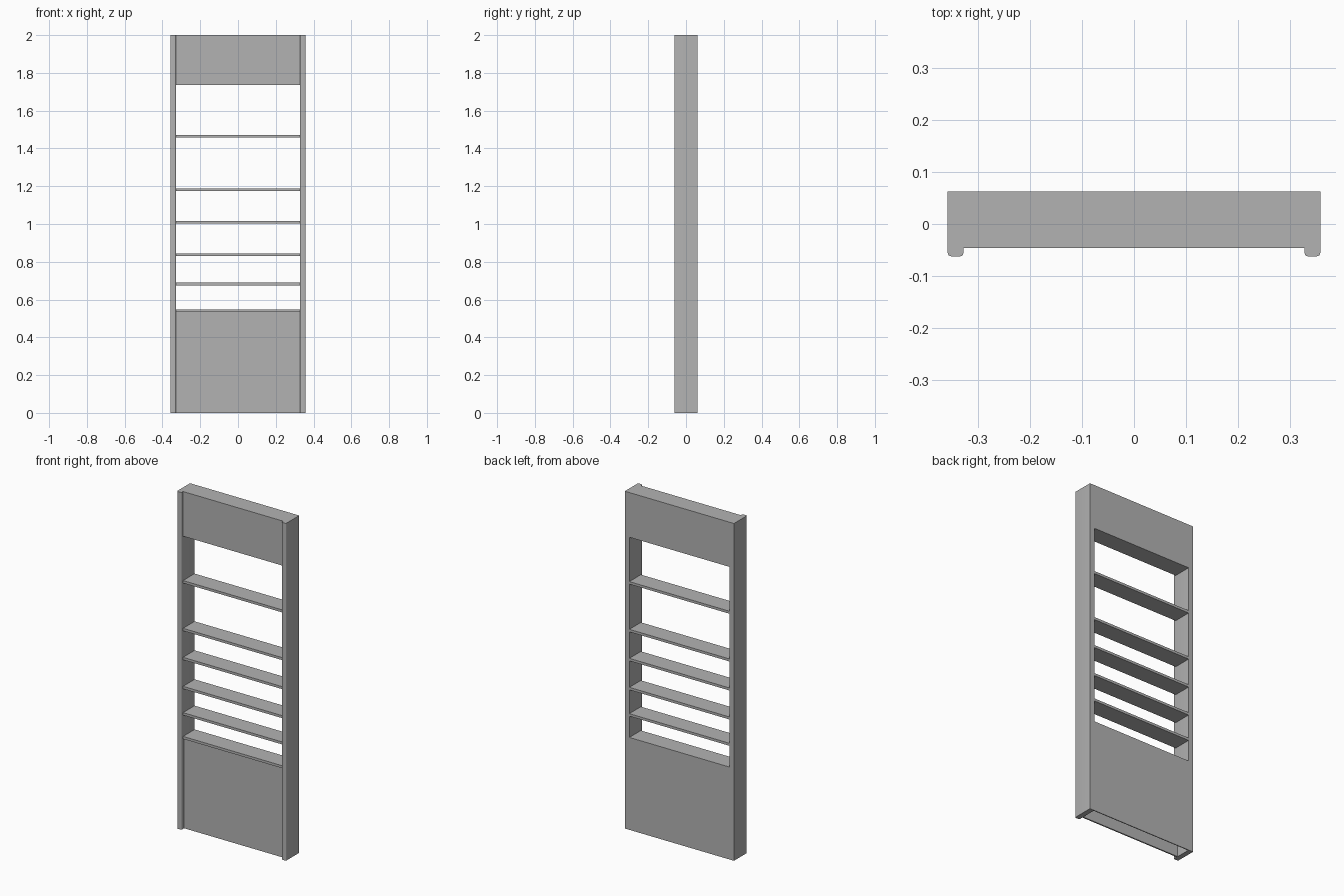
import bpy
import bmesh

if "Cube" in bpy.data.objects:
    bpy.data.objects.remove(bpy.data.objects["Cube"], do_unlink=True)

# One flat grey for the whole unit
GREY = (0.45, 0.45, 0.45, 1.0)
grey = bpy.data.materials.new("plain grey")
grey.use_nodes = True
grey.diffuse_color = GREY
grey.node_tree.nodes["Principled BSDF"].inputs["Base Color"].default_value = GREY

HALF_W = 0.358     # outer half width
INNER = 0.328      # half width between the posts
FRONT, BACK = -0.062, 0.062
FACE = -0.046      # front line of shelves and header
HEIGHT = 2.0
THICK = 0.015


def box(name, x, y, z, round_front=0.0):
    """Box from (min, max) ranges, optionally rounding its front upright edges."""
    bm = bmesh.new()
    bmesh.ops.create_cube(bm, size=1)
    for v in bm.verts:
        v.co = [r[1] if c > 0 else r[0] for c, r in zip(v.co, (x, y, z))]
    if round_front:
        edges = [e for e in bm.edges
                 if all(abs(v.co.y - y[0]) < 1e-5 for v in e.verts)
                 and abs(e.verts[0].co.z - e.verts[1].co.z) > 0.1]
        bmesh.ops.bevel(bm, geom=edges, offset=round_front, segments=4,
                        profile=0.5, affect='EDGES')
    mesh = bpy.data.meshes.new(name)
    bm.to_mesh(mesh)
    bm.free()
    mesh.materials.append(grey)
    obj = bpy.data.objects.new(name, mesh)
    bpy.context.collection.objects.link(obj)
    if round_front:
        bpy.ops.object.select_all(action='DESELECT')
        obj.select_set(True)
        bpy.context.view_layer.objects.active = obj
        bpy.ops.object.shade_smooth_by_angle()
    return obj


span = (-INNER, INNER)

# Side posts with softened front edges
box("left_post", (INNER, HALF_W), (FRONT, BACK), (0, HEIGHT), 0.006)
box("right_post", (-HALF_W, -INNER), (FRONT, BACK), (0, HEIGHT), 0.006)

# Header block
box("header", span, (FACE, BACK), (1.735, HEIGHT))

# Shelves, listed by top height; the lowest covers the base
shelf_tops = [0.548, 0.689, 0.845, 1.017, 1.189, 1.472]
for i, top in enumerate(shelf_tops):
    box(f"shelf_{i + 1}", span, (FACE, BACK), (top - THICK, top))

# Hollow base, open underneath
base_top = shelf_tops[0] - THICK
box("base_front_panel", span, (-0.037, -0.029), (0, base_top))
box("base_back_panel", span, (BACK - 0.005, BACK), (0, base_top))
